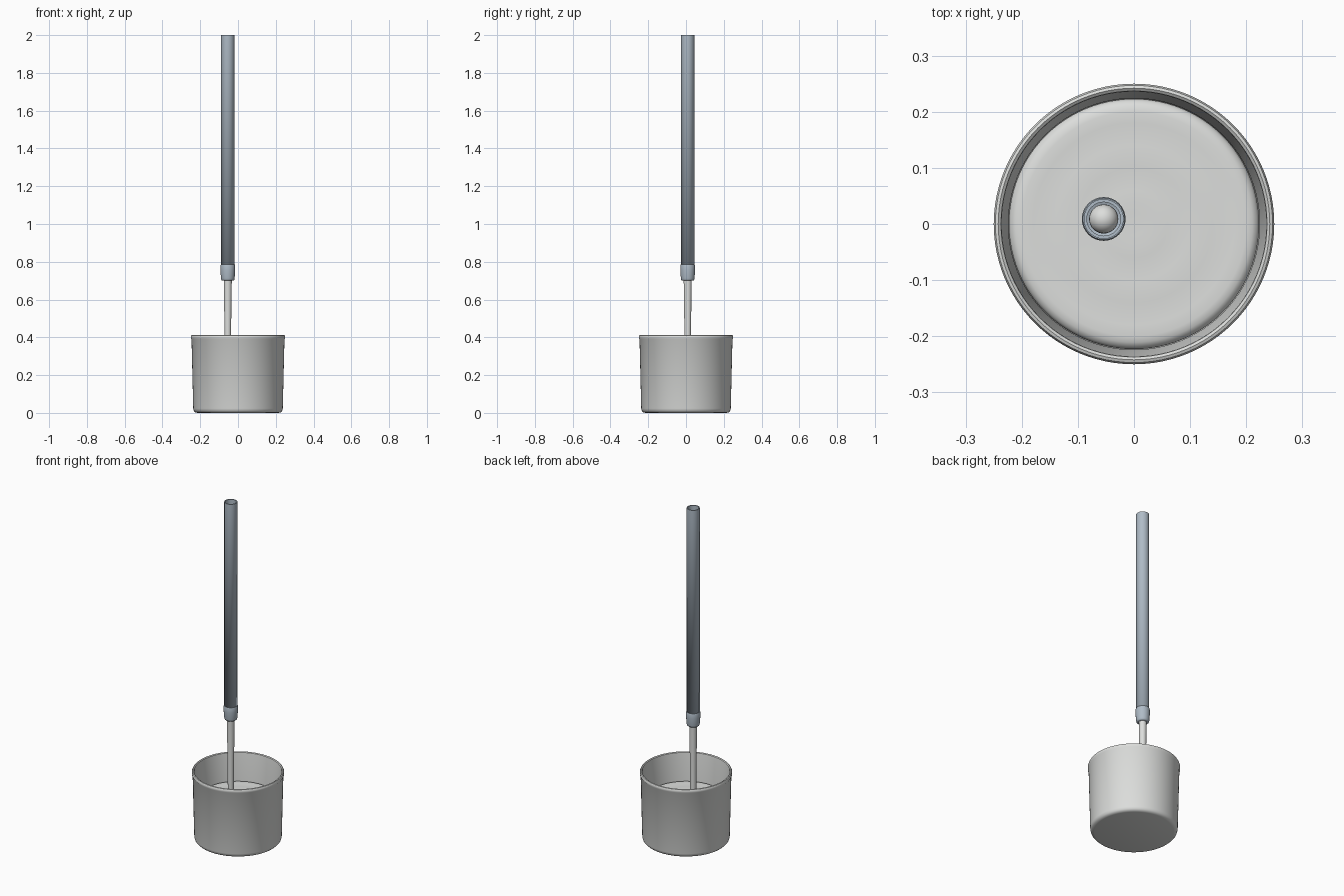
import bpy
import math
import bmesh

cube = bpy.data.objects.get("Cube")
if cube:
    bpy.data.objects.remove(cube, do_unlink=True)


def material(name, rgb):
    mat = bpy.data.materials.new(name)
    mat.use_nodes = True
    color = (*rgb, 1)
    mat.diffuse_color = color
    mat.node_tree.nodes["Principled BSDF"].inputs["Base Color"].default_value = color
    return mat


def lathe(name, profile, mat, center=(0, 0), segments=64, sharp_angle=35):
    """Spin (radius, height) points around the vertical axis."""
    bm = bmesh.new()
    rings = []
    for r, z in profile:
        count = 1 if r == 0 else segments
        rings.append([bm.verts.new((r * math.cos(i * math.tau / segments),
                                    r * math.sin(i * math.tau / segments), z))
                      for i in range(count)])
    for a, b in zip(rings, rings[1:]):
        for i in range(segments):
            j = (i + 1) % segments
            corners = [a[i % len(a)], a[j % len(a)], b[j % len(b)], b[i % len(b)]]
            bm.faces.new(list(dict.fromkeys(corners)))
    mesh = bpy.data.meshes.new(name)
    bm.to_mesh(mesh)
    bm.free()
    mesh.materials.append(mat)
    obj = bpy.data.objects.new(name, mesh)
    obj.location = (*center, 0)
    bpy.context.collection.objects.link(obj)
    bpy.ops.object.select_all(action="DESELECT")
    bpy.context.view_layer.objects.active = obj
    obj.select_set(True)
    if sharp_angle:
        bpy.ops.object.shade_smooth_by_angle(angle=math.radians(sharp_angle))
    else:
        bpy.ops.object.shade_smooth()
    return obj


light_grey = material("light grey", (0.72, 0.73, 0.715))
blue_grey = material("blue grey", (0.43, 0.50, 0.57))
STEM = (-0.054, 0.009)

# Cup: rounded base, slight taper, rolled lip and hollow inside
lathe("cup", [(0, 0), (0.215, 0), (0.226, 0.003), (0.234, 0.011), (0.237, 0.023),
              (0.246, 0.388), (0.25, 0.394), (0.25, 0.404), (0.247, 0.411),
              (0.242, 0.413), (0.237, 0.409), (0.236, 0.40), (0.224, 0.22),
              (0.222, 0.03), (0, 0.03)], light_grey, segments=96)

# Filling: disc with a softened edge and very faint ripples
ripples = [(0.20 - i * 0.02, 0.25 + 0.0008 * math.cos(i * math.pi / 2)) for i in range(10)]
lathe("filling", [(0.223, 0.20), (0.223, 0.236), (0.219, 0.244), (0.211, 0.249)]
      + ripples + [(0, 0.25)], light_grey, segments=96)

# Rod: widens upward and ends in a dome inside the tube
dome = [(0.026 * math.cos(a * math.pi / 12), 0.80 + 0.026 * math.sin(a * math.pi / 12))
        for a in range(6)]
lathe("rod", [(0, 0.23), (0.016, 0.23), (0.017, 0.41), (0.021, 0.69)]
      + dome + [(0, 0.826)], light_grey, STEM, 32)

# Collar: sleeve joining the rod to the tube
lathe("collar", [(0.018, 0.70), (0.030, 0.70), (0.034, 0.704), (0.036, 0.712),
                 (0.039, 0.755), (0.039, 0.778), (0.037, 0.785), (0.030, 0.785)],
      blue_grey, STEM, 32, 50)

# Tube: open top with crisp rim, softly shaded lower end
tube = lathe("tube", [(0.030, 0.78), (0.0355, 0.78), (0.0355, 2.0), (0.030, 2.0),
                      (0.030, 0.78)], blue_grey, STEM, 32, None)
for edge in tube.data.edges:
    if all(tube.data.vertices[v].co.z > 1.9 for v in edge.vertices):
        a, b = (tube.data.vertices[v].co for v in edge.vertices)
        if abs(a.xy.length - b.xy.length) < 0.001:
            edge.use_edge_sharp = True
